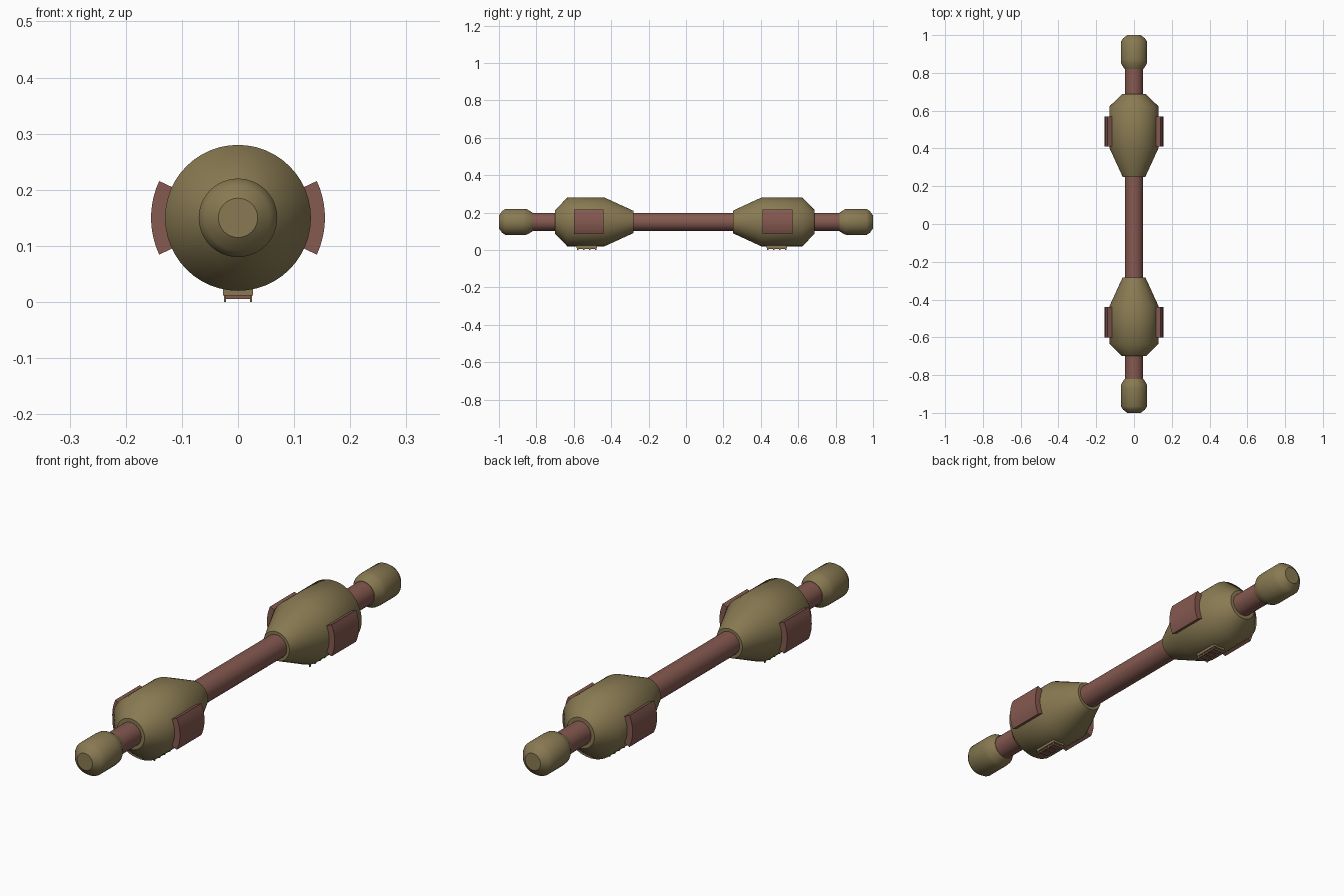
import bpy, bmesh
from math import sin, cos, pi, radians

cube = bpy.data.objects.get("Cube")
if cube:
    bpy.data.objects.remove(cube, do_unlink=True)

AXIS_Z = 0.15


def material(name, rgb):
    mat = bpy.data.materials.new(name)
    mat.use_nodes = True
    color = (*rgb, 1)
    mat.diffuse_color = color
    mat.node_tree.nodes["Principled BSDF"].inputs["Base Color"].default_value = color
    return mat


OLIVE = material("olive_metal", (0.25, 0.195, 0.085))
RED = material("red_brown", (0.235, 0.1, 0.08))


def finish(name, bm, mat):
    bmesh.ops.recalc_face_normals(bm, faces=bm.faces)
    mesh = bpy.data.meshes.new(name)
    bm.to_mesh(mesh)
    bm.free()
    mesh.materials.append(mat)
    obj = bpy.data.objects.new(name, mesh)
    bpy.context.collection.objects.link(obj)
    return obj


def lathe(name, profile, mat, sides=48):
    """Turn (y, radius) points around the long axis, with flat sharp ends."""
    bm = bmesh.new()
    rings = [[bm.verts.new((r * cos(2 * pi * i / sides), y,
                            AXIS_Z + r * sin(2 * pi * i / sides)))
              for i in range(sides)] for y, r in profile]
    for a, b in zip(rings, rings[1:]):
        for i in range(sides):
            j = (i + 1) % sides
            bm.faces.new((a[i], a[j], b[j], b[i])).smooth = True
    for ring in (rings[0], rings[-1]):
        end = bm.faces.new(ring)
        for edge in end.edges:
            edge.smooth = False
    return finish(name, bm, mat)


def pad(name, side, y0, y1, steps=10):
    """Curved grip plate hugging one side of a body."""
    bm = bmesh.new()
    rows = []
    for i in range(steps + 1):
        a = radians(-25 + 50 * i / steps)
        rows.append([bm.verts.new((side * r * cos(a), y, AXIS_Z + r * sin(a)))
                     for r, y in ((0.125, y0), (0.155, y0), (0.155, y1), (0.125, y1))])
    for a, b in zip(rows, rows[1:]):
        for k in range(4):
            m = (k + 1) % 4
            bm.faces.new((a[k], a[m], b[m], b[k])).smooth = k == 1
    bm.faces.new(rows[0])
    bm.faces.new(rows[-1])
    for edge in bm.edges:
        if not all(f.smooth for f in edge.link_faces):
            edge.smooth = False
    return finish(name, bm, RED)


def box(name, x, y, z, mat):
    """Box from (min, max) spans."""
    bm = bmesh.new()
    bmesh.ops.create_cube(bm, size=1)
    for v in bm.verts:
        v.co = [s[0] if c < 0 else s[1] for c, s in zip(v.co, (x, y, z))]
    return finish(name, bm, mat)


# Central shaft
lathe("shaft", [(-0.9, 0.048), (0.9, 0.048)], RED)

# Bodies taper steeply outwards and gently inwards
lathe("front_body", [(-0.7, 0.063), (-0.635, 0.13), (-0.435, 0.13), (-0.282, 0.06)], OLIVE)
lathe("back_body", [(0.25, 0.06), (0.402, 0.13), (0.622, 0.13), (0.688, 0.063)], OLIVE)

for end, s, pad_y, panel_y in (("front", -1, -0.6, -0.53), ("back", 1, 0.41, 0.485)):
    # Rounded end cap
    lathe(end + "_cap", [(s * y, r) for y, r in
                         ((0.82, 0.05), (0.85, 0.068), (0.87, 0.07),
                          (0.965, 0.07), (0.983, 0.058), (1.0, 0.035))], OLIVE)
    # Side grips
    for label, side in (("left", 1), ("right", -1)):
        pad(f"{end}_{label}_grip", side, pad_y, pad_y + 0.16)

    # Underside panel with three cells between small posts
    half = 0.055
    box(end + "_panel_base", (-0.027, 0.027), (panel_y - half, panel_y + half),
        (0.012, 0.03), OLIVE)
    pitch = 0.032
    for i in range(3):
        y = panel_y + (i - 1) * pitch
        box(f"{end}_panel_cell_{i + 1}", (-0.021, 0.021), (y - 0.013, y + 0.013),
            (0.005, 0.014), RED)
    for i in range(4):
        y = panel_y + (i - 1.5) * pitch
        for label, side in (("left", 1), ("right", -1)):
            box(f"{end}_{label}_post_{i + 1}", sorted((side * 0.021, side * 0.025)),
                (y - 0.004, y + 0.004), (0, 0.014), OLIVE)
